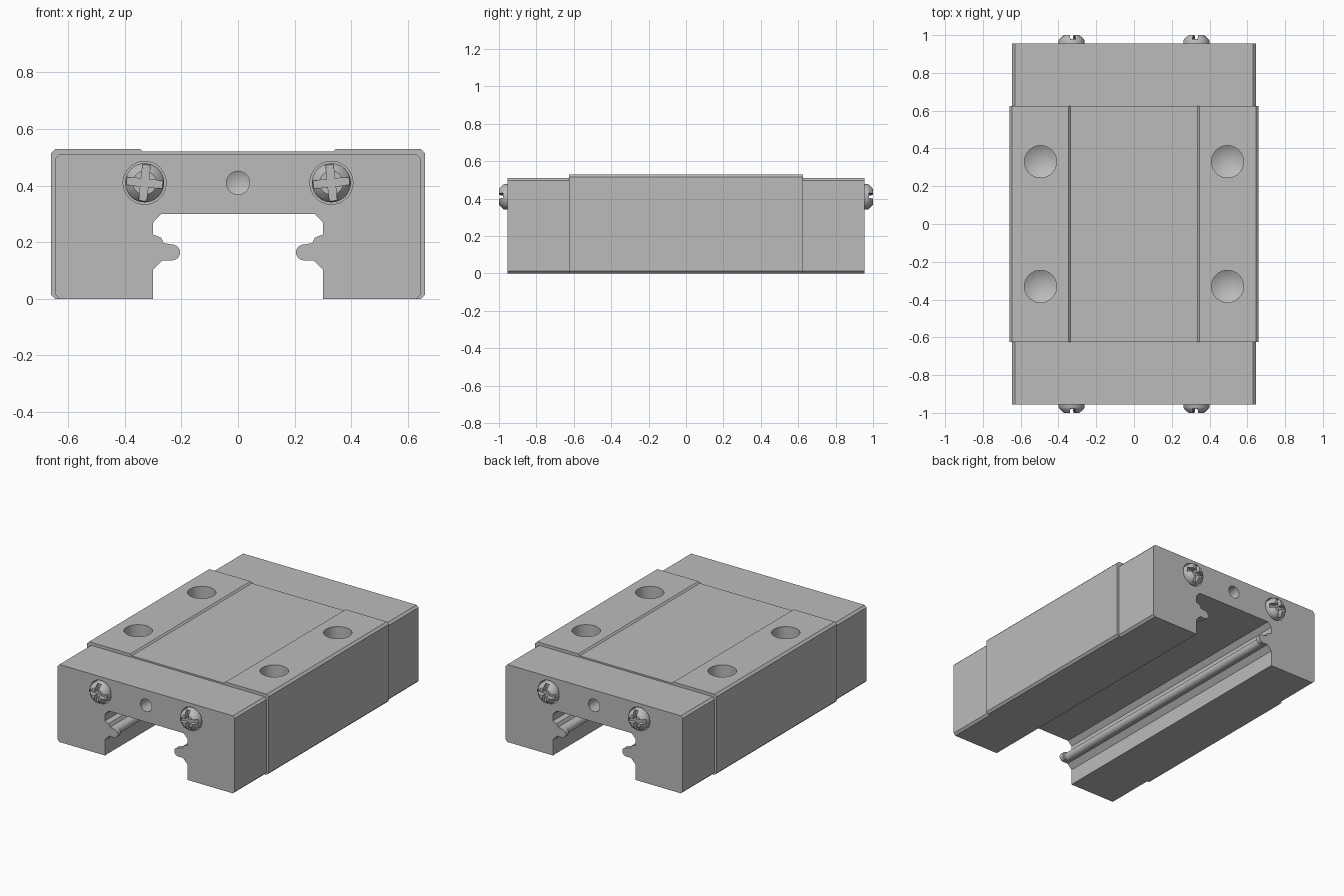
import bpy, bmesh
from math import sin, cos, pi, radians
from mathutils import Matrix, Vector

if "Cube" in bpy.data.objects:
    bpy.data.objects.remove(bpy.data.objects["Cube"])

# One grey for every part
grey = bpy.data.materials.new("steel grey")
grey.use_nodes = True
color = (0.5, 0.5, 0.5, 1)
grey.diffuse_color = color
grey.node_tree.nodes["Principled BSDF"].inputs["Base Color"].default_value = color


def finish(name, bm):
    bmesh.ops.recalc_face_normals(bm, faces=bm.faces)
    mesh = bpy.data.meshes.new(name)
    bm.to_mesh(mesh)
    bm.free()
    mesh.materials.append(grey)
    obj = bpy.data.objects.new(name, mesh)
    bpy.context.collection.objects.link(obj)
    return obj


def extrude(name, half, y0, y1):
    """Mirror a half section in x and extrude it along y."""
    bm = bmesh.new()
    outline = half + [(-x, z) for x, z in reversed(half)]
    face = bm.faces.new([bm.verts.new((x, y0, z)) for x, z in outline])
    res = bmesh.ops.extrude_face_region(bm, geom=[face])
    verts = [v for v in res["geom"] if isinstance(v, bmesh.types.BMVert)]
    bmesh.ops.translate(bm, verts=verts, vec=(0, y1 - y0, 0))
    return finish(name, bm)


def lathe(name, profile, matrix, steps=40):
    """Turn a (radius, height) profile about local z."""
    bm = bmesh.new()
    verts = [bm.verts.new((r, 0, h)) for r, h in profile]
    edges = [bm.edges.new(pair) for pair in zip(verts, verts[1:])]
    bmesh.ops.spin(bm, geom=verts + edges, axis=(0, 0, 1), cent=(0, 0, 0),
                   angle=2 * pi, steps=steps)
    bmesh.ops.remove_doubles(bm, verts=bm.verts, dist=1e-5)
    bm.transform(matrix)
    return finish(name, bm)


def box(name, size, matrix):
    bm = bmesh.new()
    bmesh.ops.create_cube(bm, size=1, matrix=matrix @ Matrix.Diagonal((*size, 1)))
    return finish(name, bm)


def cut(obj, cutters):
    for cutter in cutters:
        cutter.hide_render = True
        mod = obj.modifiers.new("cut", "BOOLEAN")
        mod.object = cutter
        mod.solver = "EXACT"
        bpy.context.view_layer.objects.active = obj
        bpy.ops.object.modifier_apply(modifier=mod.name)


def remove(objs):
    for o in objs:
        bpy.data.objects.remove(o)


def smooth(obj):
    bpy.ops.object.select_all(action="DESELECT")
    obj.select_set(True)
    bpy.context.view_layer.objects.active = obj
    bpy.ops.object.shade_smooth_by_angle(angle=radians(30))


def channel(tip):
    """Rail opening from bottom to top, with a round-nosed ridge."""
    r = 0.028
    nose = [(tip + r - r * cos(a), 0.164 + r * sin(a))
            for a in [radians(d) for d in range(-90, 91, 15)]]
    return ([(0.3, 0), (0.3, 0.103), (0.268, 0.136)] + nose +
            [(0.262, 0.197), (0.272, 0.217), (0.3, 0.227),
             (0.3, 0.27), (0.272, 0.3)])


def section(tip, width, height, recess=False):
    c = 0.014
    top = [(0.336, height - 0.01), (0.346, height)] if recess else []
    outside = top + [(width - c, height), (width, height - c),
                     (width, c), (width - c, 0)]
    return outside + channel(tip)


def hole(name, r, depth, cone, matrix):
    return lathe(name, [(0, -depth - cone), (r, -depth), (r, 0.02), (0, 0.02)], matrix)


# Carriage block with four blind mounting holes
block = extrude("carriage_block", section(0.222, 0.66, 0.53, True), -0.625, 0.625)
drills = [hole("mounting_hole_cutter", 0.085, 0.2, 0.05,
               Matrix.Translation((x, y, 0.53)))
          for x in (-0.495, 0.495) for y in (-0.33, 0.33)]
cut(block, drills)
remove(drills)
smooth(block)

# End caps, seals and screws, front then back
for end, turn in (("front", 0), ("back", pi)):
    side = -1 if end == "front" else 1
    spin = Matrix.Rotation(turn, 4, "Z")
    face = {x: spin @ Matrix.Translation((x, -0.955, 0.41)) @ Matrix.Rotation(pi / 2, 4, "X")
            for x in (-0.33, 0, 0.33)}
    cap = extrude(end + "_end_cap", section(0.222, 0.645, 0.51), side * 0.625, side * 0.925)
    seal = extrude(end + "_end_seal", section(0.205, 0.645, 0.51), side * 0.925, side * 0.955)
    drills = [hole("grease_hole_cutter", 0.041, 0.12, 0.02, face[0])]
    drills += [hole("screw_recess_cutter", 0.076, 0.05, 0.0, face[x]) for x in (-0.33, 0.33)]
    for part in (cap, seal):
        cut(part, drills)
        smooth(part)
    remove(drills)

    # Cross-head screws
    for x, tilt in ((-0.33, -6), (0.33, 6)):
        screw = lathe(end + ("_left_screw" if x * side < 0 else "_right_screw"),
                      [(0, -0.06), (0.069, -0.06), (0.069, 0.015), (0.064, 0.025),
                       (0.042, 0.045), (0, 0.045)], face[x])
        base = face[x] @ Matrix.Rotation(radians(tilt), 4, "Z") @ Matrix.Translation((0, 0, 0.04))
        slots = [box("slot_cutter", size, base)
                 for size in ((0.128, 0.027, 0.05), (0.027, 0.128, 0.05))]
        cut(screw, slots)
        remove(slots)
        smooth(screw)
